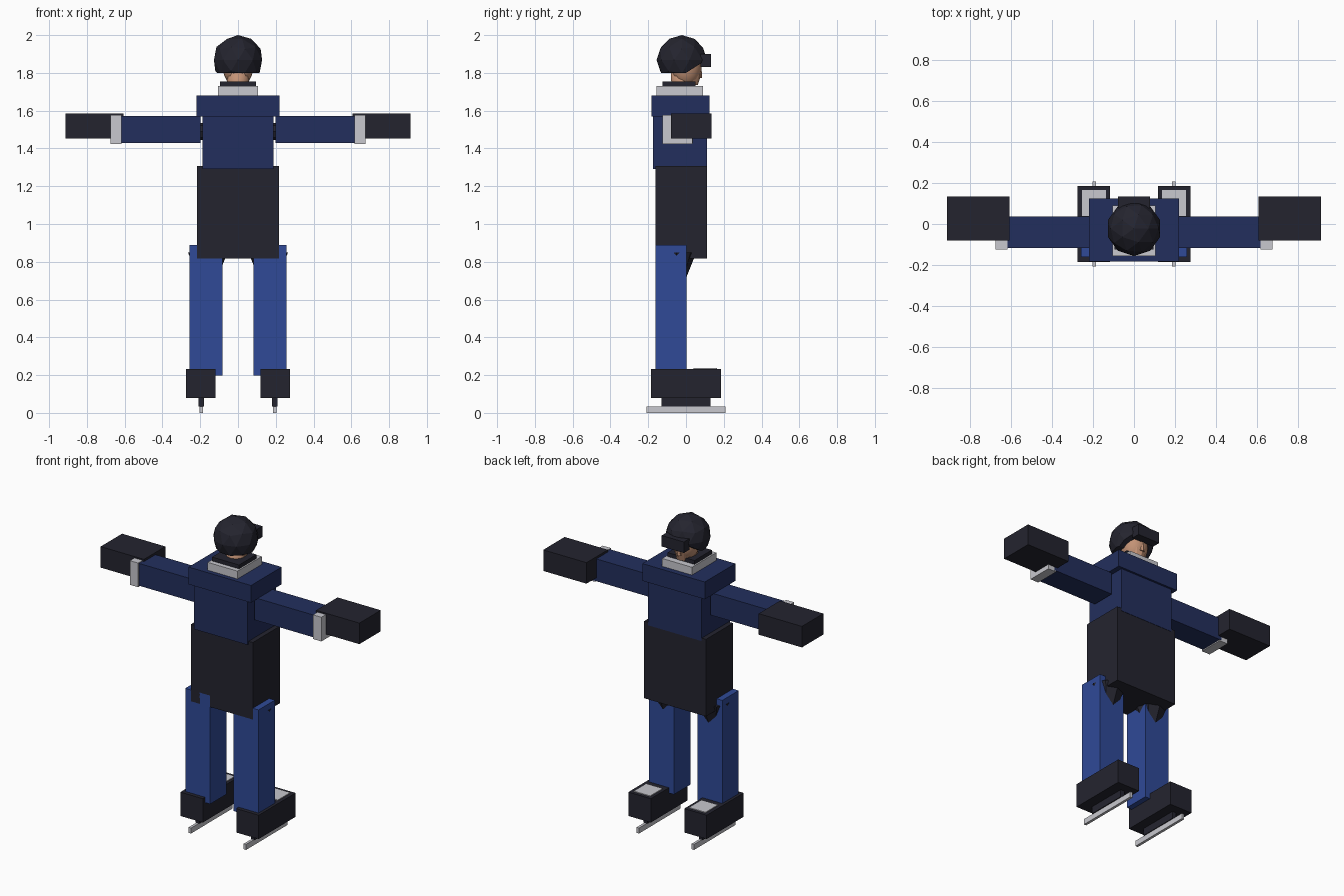
import bpy, bmesh
from mathutils import Vector, Matrix

if "Cube" in bpy.data.objects:
    bpy.data.objects.remove(bpy.data.objects["Cube"])


def material(name, rgb):
    m = bpy.data.materials.new(name)
    m.diffuse_color = (*rgb, 1)
    m.use_nodes = True
    m.node_tree.nodes["Principled BSDF"].inputs["Base Color"].default_value = m.diffuse_color
    return m


NAVY = material("navy cloth", (0.0165, 0.028, 0.110))
BLUE = material("blue socks", (0.029, 0.068, 0.310))
BLACK = material("black gear", (0.0176, 0.0176, 0.028))
GREY = material("light grey trim", (0.58, 0.58, 0.62))
SKIN = material("skin", (0.55, 0.29, 0.18))


def finish(name, bm, mat, smooth=False):
    bmesh.ops.recalc_face_normals(bm, faces=bm.faces)
    for f in bm.faces:
        f.smooth = smooth
    me = bpy.data.meshes.new(name)
    bm.to_mesh(me)
    bm.free()
    me.materials.append(mat)
    ob = bpy.data.objects.new(name, me)
    bpy.context.collection.objects.link(ob)
    return ob


def box(name, mat, x, y, z):
    """Box from (min, max) ranges."""
    bm = bmesh.new()
    bmesh.ops.create_cube(bm, size=1)
    for v in bm.verts:
        v.co = Vector([(a + b) / 2 + c * (b - a) for (a, b), c in zip((x, y, z), v.co)])
    return finish(name, bm, mat)


def pair(name, mat, x, y, z):
    """Box mirrored to both sides."""
    box("right_" + name, mat, x, y, z)
    box("left_" + name, mat, (-x[1], -x[0]), y, z)


def cone(name, mat, a, b, r1, r2, sides=8, smooth=False):
    """Tapered cylinder from point a to point b."""
    a, b = Vector(a), Vector(b)
    d = b - a
    bm = bmesh.new()
    bmesh.ops.create_cone(bm, cap_ends=True, segments=sides, radius1=r1, radius2=r2, depth=d.length)
    rot = Vector((0, 0, 1)).rotation_difference(d).to_matrix().to_4x4()
    bm.transform(Matrix.Translation((a + b) / 2) @ rot)
    return finish(name, bm, mat, smooth)


# Torso
box("shoulder_yoke", NAVY, (-0.22, 0.22), (-0.183, 0.125), (1.57, 1.68))
box("jersey", NAVY, (-0.188, 0.188), (-0.175, 0.112), (1.29, 1.58))
box("padded_shorts", BLACK, (-0.218, 0.218), (-0.162, 0.11), (0.817, 1.308))
box("collar", GREY, (-0.105, 0.105), (-0.155, 0.09), (1.67, 1.73))
box("neck_guard", BLACK, (-0.095, 0.095), (-0.125, 0.05), (1.72, 1.755))

# Arms
pair("sleeve", NAVY, (0.198, 0.63), (-0.117, 0.036), (1.43, 1.572))
pair("cuff", GREY, (0.617, 0.675), (-0.125, 0.035), (1.423, 1.577))
pair("glove", BLACK, (0.607, 0.912), (-0.08, 0.135), (1.452, 1.586))

# Legs and skates
pair("sock", BLUE, (0.083, 0.258), (-0.162, 0.003), (0.198, 0.889))
pair("boot", BLACK, (0.118, 0.276), (-0.186, 0.186), (0.08, 0.232))
pair("boot_tongue", GREY, (0.137, 0.253), (0.04, 0.165), (0.229, 0.237))
pair("blade_holder", BLACK, (0.181, 0.209), (-0.13, 0.13), (0.034, 0.085))
pair("blade", GREY, (0.186, 0.203), (-0.208, 0.208), (0.0, 0.035))

# Limb stubs showing between the garments
for side, s in (("right", 1), ("left", -1)):
    cone(side + "_shoulder_joint", BLACK, (0.15 * s, -0.04, 1.49), (0.3 * s, -0.04, 1.49), 0.045, 0.045)
    cone(side + "_thigh", BLACK, (0.16 * s, -0.05, 0.70), (0.16 * s, -0.05, 0.85), 0.045, 0.105)

# Head, nose and neck
bm = bmesh.new()
bmesh.ops.create_uvsphere(bm, u_segments=20, v_segments=14, radius=1)
for v in bm.verts:
    v.co = Vector((v.co.x * 0.08, 0.0 + v.co.y * 0.082, 1.83 + v.co.z * 0.105))
finish("head", bm, SKIN, True)
cone("nose", SKIN, (0, 0.068, 1.775), (0, 0.076, 1.83), 0.018, 0.006, 6)
cone("chin", SKIN, (0, 0.02, 1.735), (0, 0.02, 1.79), 0.042, 0.06, 10)
cone("neck", SKIN, (0, -0.02, 1.69), (0, -0.02, 1.80), 0.055, 0.06, 12, True)

# Faceted helmet, trimmed level at the back and slanting up over the face
bm = bmesh.new()
bmesh.ops.create_icosphere(bm, subdivisions=2, radius=1)
for v in bm.verts:
    v.co = Vector((v.co.x * 0.134, -0.022 + v.co.y * 0.134, 1.868 + v.co.z * 0.132))
for point, normal in (((0, 0, 1.80), (0, 0, 1)), ((0, 0.0, 1.80), (0, -0.07, 0.11))):
    geom = bm.verts[:] + bm.edges[:] + bm.faces[:]
    bmesh.ops.bisect_plane(bm, geom=geom, plane_co=point, plane_no=Vector(normal).normalized(), clear_inner=True)
    bmesh.ops.holes_fill(bm, edges=[e for e in bm.edges if e.is_boundary])
finish("helmet", bm, BLACK)
box("visor", BLACK, (-0.078, 0.078), (0.078, 0.133), (1.83, 1.9))
